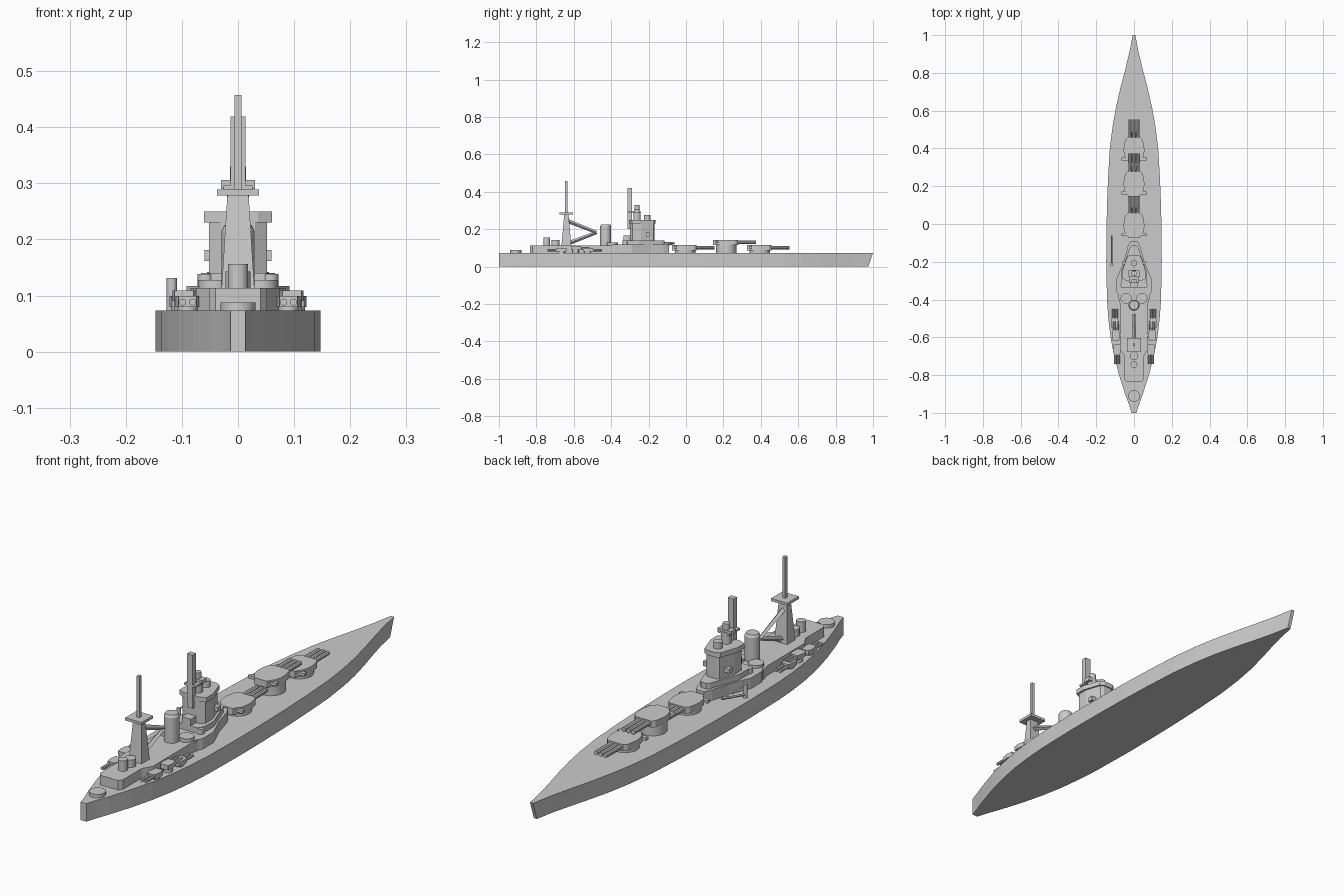
import bpy, bmesh, math
from mathutils import Vector

DECK = 0.0735
HOUSE = 0.117


def finish(bm, name):
    bmesh.ops.recalc_face_normals(bm, faces=bm.faces)
    me = bpy.data.meshes.new(name)
    bm.to_mesh(me)
    bm.free()
    ob = bpy.data.objects.new(name, me)
    bpy.context.collection.objects.link(ob)
    return ob


def prism(name, half, z0, z1, at=(0, 0), low=lambda x, y: (x, y)):
    """Extrude a plan outline given as (half width, y), mirrored across x."""
    pts = half + [(-x, y) for x, y in reversed(half) if x > 0]
    bm = bmesh.new()
    bot = [bm.verts.new((*low(x + at[0], y + at[1]), z0)) for x, y in pts]
    top = [bm.verts.new((x + at[0], y + at[1], z1)) for x, y in pts]
    bm.faces.new(bot)
    bm.faces.new(top)
    n = len(pts)
    for i in range(n):
        j = (i + 1) % n
        bm.faces.new((bot[i], bot[j], top[j], top[i]))
    return finish(bm, name)


def box(name, x, y0, y1, z0, z1, cx=0):
    return prism(name, [(x, y0), (x, y1)], z0, z1, (cx, 0))


def rod(name, a, b, r, r2=None, sides=16):
    a, b = Vector(a), Vector(b)
    bm = bmesh.new()
    bmesh.ops.create_cone(bm, cap_ends=True, segments=sides, radius1=r,
                          radius2=r if r2 is None else r2, depth=(b - a).length)
    ob = finish(bm, name)
    ob.location = (a + b) / 2
    ob.rotation_euler = (b - a).to_track_quat('Z', 'Y').to_euler()
    if sides >= 12:
        for p in ob.data.polygons:
            p.use_smooth = len(p.vertices) == 4
        for e in ob.data.edges:
            za, zb = (ob.data.vertices[v].co.z for v in e.vertices)
            e.use_edge_sharp = abs(za - zb) < 1e-6
    return ob


def drum(name, x, y, z0, z1, r, r2=None, sides=20):
    return rod(name, (x, y, z0), (x, y, z1), r, r2, sides)


# Hull with raked bow
hull = [(0.013, -1), (0.025, -0.96), (0.047, -0.9), (0.079, -0.8), (0.105, -0.7),
        (0.124, -0.6), (0.136, -0.5), (0.143, -0.4), (0.147, -0.2), (0.146, -0.05),
        (0.143, 0.1), (0.137, 0.25), (0.128, 0.4), (0.113, 0.52), (0.095, 0.62),
        (0.072, 0.72), (0.046, 0.82), (0.024, 0.91), (0.007, 1)]
prism("hull", hull, 0, DECK, low=lambda x, y: (x, y - 0.025 * max(0, (y - 0.6) / 0.4)))


# Main gun turrets, each with three barrels
def main_turret(i, y, z):
    drum(f"barbette_{i}", 0, y, DECK, z + 0.004, 0.055, sides=24)
    body = [(0.03, -0.07), (0.035, -0.056), (0.047, -0.045), (0.055, -0.01),
            (0.054, 0.015), (0.047, 0.05), (0.035, 0.062)]
    prism(f"turret_{i}", body, z, z + 0.027, (0, y))
    box(f"rangefinder_{i}", 0.065, y - 0.058, y - 0.042, z + 0.01, z + 0.022)
    for x in (-0.021, 0, 0.021):
        rod(f"barrel_{i}", (x, y + 0.04, z + 0.014), (x, y + 0.158, z + 0.014), 0.01, 0.009, 10)


for i, (y, z) in enumerate([(-0.005, 0.087), (0.215, 0.115), (0.395, 0.087)]):
    main_turret(i + 1, y, z)

# Deckhouse, forward and aft
prism("forward_deckhouse", [(0.07, -0.40), (0.092, -0.36), (0.092, -0.29), (0.055, -0.2),
                            (0.033, -0.12), (0.018, -0.09)], DECK, HOUSE)
prism("aft_deckhouse", [(0.04, -0.835), (0.052, -0.82), (0.052, -0.7), (0.075, -0.66),
                        (0.075, -0.42), (0.085, -0.38)], DECK, HOUSE - 0.004)
drum("stern_mount", 0, -0.91, DECK, 0.088, 0.031)

# Bridge tower
prism("tower_base", [(0.05, -0.335), (0.066, -0.31), (0.066, -0.25), (0.045, -0.19),
                     (0.022, -0.125), (0.012, -0.115)], HOUSE, 0.14)
prism("tower", [(0.03, -0.3), (0.052, -0.285), (0.052, -0.24), (0.03, -0.175),
                (0.018, -0.168)], 0.14, 0.232)
prism("tower_crown", [(0.036, -0.302), (0.061, -0.29), (0.061, -0.245), (0.036, -0.172),
                      (0.02, -0.163)], 0.23, 0.25)
box("tower_rear_block", 0.02, -0.335, -0.29, 0.14, 0.167)
for s in (-1, 1):
    box("tower_side_lookout", 0.013, -0.215, -0.195, 0.162, 0.181, s * 0.047)
    drum("tower_side_director", s * 0.058, -0.325, HOUSE, 0.138, 0.014)
drum("forward_director", 0, -0.207, 0.25, 0.276, 0.017)
drum("upper_director_base", 0, -0.262, 0.25, 0.297, 0.02)
box("upper_rangefinder", 0.03, -0.277, -0.247, 0.29, 0.306)
drum("upper_director_cap", 0, -0.262, 0.306, 0.33, 0.014)
box("spotting_platform", 0.026, -0.312, -0.245, 0.288, 0.296)
box("tower_mast", 0.013, -0.312, -0.29, 0.2, 0.419)

# Funnel with bevelled rim and flanking platforms
drum("funnel", 0, -0.43, HOUSE - 0.006, 0.216, 0.029, sides=24)
drum("funnel_rim", 0, -0.43, 0.216, 0.226, 0.029, 0.024, 24)
for s in (-1, 1):
    drum("boat_platform", s * 0.042, -0.393, HOUSE - 0.006, 0.128, 0.029)

# Aft mast and derrick
mast = [(0.019, -0.651), (0.019, -0.628)]
prism("aft_mast_leg", mast, 0.11, 0.278,
      low=lambda x, y: (x * 1.55, -0.6395 + (y + 0.6395) * 2.3)).location.z = 0
box("aft_mast_platform", 0.037, -0.677, -0.603, 0.278, 0.289)
box("aft_mast_pole", 0.0065, -0.647, -0.633, 0.289, 0.457)
for name, a, b in [("derrick_stay", (0, -0.64, 0.247), (0, -0.478, 0.182)),
                   ("derrick_boom", (0, -0.63, 0.124), (0, -0.478, 0.182))]:
    rod(name, a, b, 0.011, 0.008, 4)

# Aft directors
drum("aft_director", 0, -0.698, 0.112, 0.143, 0.022)
drum("aft_rangefinder", 0, -0.745, 0.112, 0.156, 0.018)

# Secondary twin turrets on both sides
for s in (-1, 1):
    for y, d, z in [(-0.525, 1, 0.08), (-0.59, 1, 0.09), (-0.665, -1, 0.08)]:
        x = s * (0.101 if y > -0.55 else 0.096 if y > -0.62 else 0.09)
        drum("secondary_mount", x, y, DECK, z + 0.002, 0.018, sides=12)
        prism("secondary_turret", [(0.017, -0.026 * d), (0.021, 0), (0.016, 0.028 * d)],
              z, z + 0.019, (x, y))
        for o in (-0.009, 0.009):
            rod("secondary_barrel", (x + o, y + 0.02 * d, z + 0.008),
                (x + o, y + 0.075 * d, z + 0.008), 0.0065, sides=8)

# Boat crane on the left deck
drum("crane_post", -0.118, -0.215, DECK, 0.131, 0.009, sides=12)
rod("crane_boom", (-0.118, -0.215, 0.085), (-0.118, -0.062, 0.125), 0.005, sides=4)
rod("crane_stay", (-0.118, -0.215, 0.126), (-0.118, -0.062, 0.126), 0.004, sides=4)
